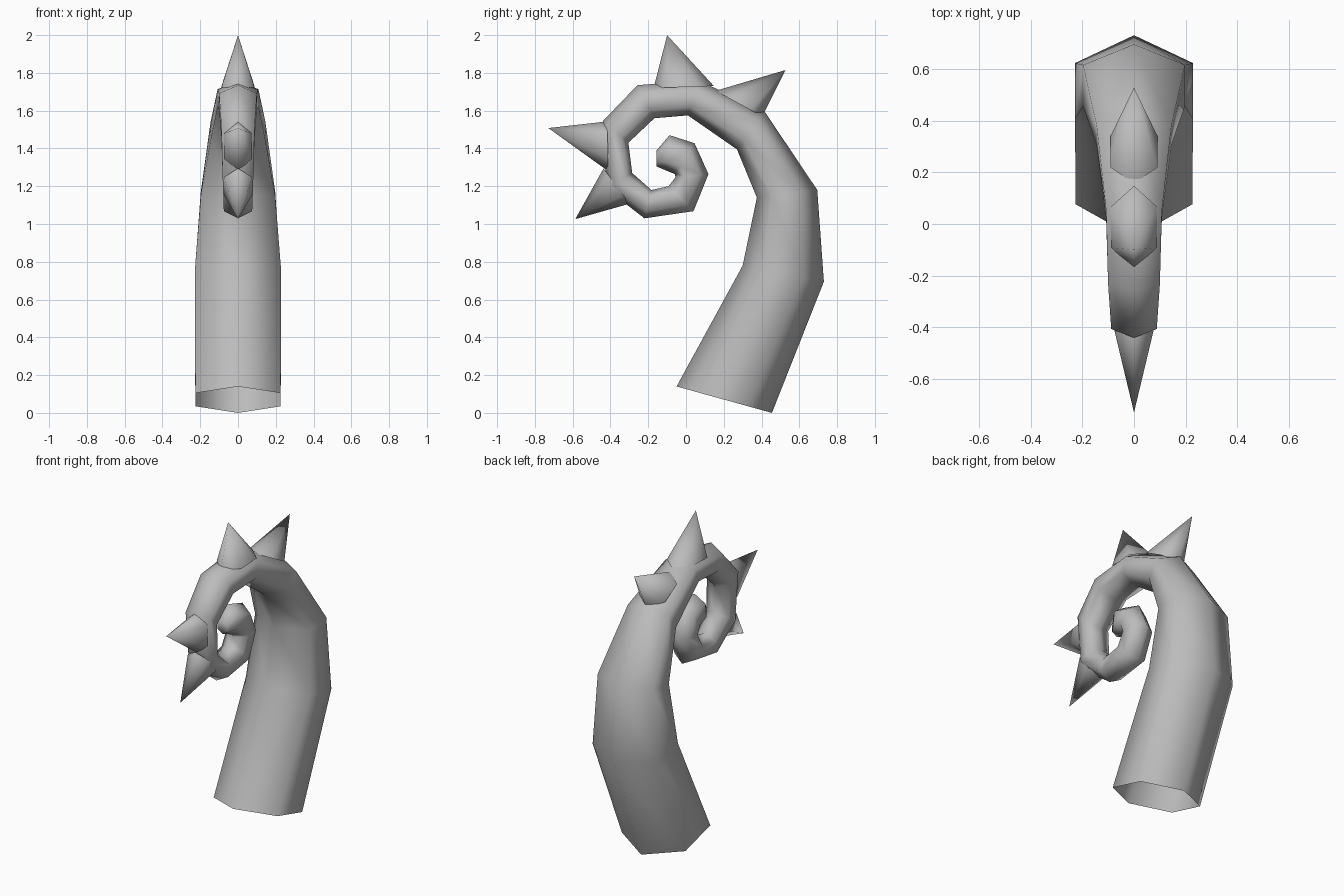
import bpy, bmesh, math
from mathutils import Vector

if "Cube" in bpy.data.objects:
    bpy.data.objects.remove(bpy.data.objects["Cube"], do_unlink=True)

grey = bpy.data.materials.new("plain_grey")
grey.use_nodes = True
grey.diffuse_color = (0.5, 0.5, 0.5, 1)
grey.node_tree.nodes["Principled BSDF"].inputs["Base Color"].default_value = (0.5, 0.5, 0.5, 1)


def hexagon(bm, outer, inner, width):
    """Six-sided ring spanning two (y, z) points, with flat sides at x = +-width."""
    a, b = Vector((0, *outer)), Vector((0, *inner))
    mid, half = (a + b) / 2, (a - b) / 2
    ring = []
    for k in range(6):
        t = math.radians(60 * k)
        side = Vector((width * math.sin(t) / math.sin(math.pi / 3), 0, 0))
        ring.append(bm.verts.new(mid + half * math.cos(t) + side))
    return ring


def finish(bm, name):
    bmesh.ops.recalc_face_normals(bm, faces=bm.faces)
    for f in bm.faces:
        f.smooth = True
    mesh = bpy.data.meshes.new(name)
    bm.to_mesh(mesh)
    bm.free()
    mesh.materials.append(grey)
    obj = bpy.data.objects.new(name, mesh)
    bpy.context.collection.objects.link(obj)


# Curled tentacle: outer point, inner point, half width of each ring
RINGS = [
    ((0.455, 0.0), (-0.05, 0.14), 0.226),
    ((0.73, 0.695), (0.3, 0.78), 0.228),
    ((0.695, 1.18), (0.375, 1.14), 0.197),
    ((0.42, 1.59), (0.27, 1.395), 0.145),
    ((0.07, 1.76), (0.01, 1.575), 0.108),
    ((-0.257, 1.735), (-0.167, 1.56), 0.1),
    ((-0.44, 1.545), (-0.305, 1.43), 0.088),
    ((-0.42, 1.185), (-0.285, 1.27), 0.08),
    ((-0.22, 1.03), (-0.183, 1.18), 0.075),
    ((0.04, 1.068), (-0.093, 1.2), 0.075),
    ((0.119, 1.264), (-0.055, 1.248), 0.075),
    ((0.045, 1.428), (-0.06, 1.265), 0.075),
    ((-0.087, 1.47), (-0.11, 1.285), 0.072),
    ((-0.156, 1.39), (-0.156, 1.305), 0.035),
]
bm = bmesh.new()
loops = [hexagon(bm, *r) for r in RINGS]
for low, high in zip(loops, loops[1:]):
    for k in range(6):
        n = (k + 1) % 6
        bm.faces.new((low[k], low[n], high[n], high[k]))
bm.faces.new(loops[-1])  # closed tip, open base
finish(bm, "tentacle")

# Spikes: tip, two base points on the ridge, half width
SPIKES = {
    "top_spike": ((-0.1, 2.0), (-0.165, 1.745), (0.125, 1.755), 0.088),
    "back_spike": ((0.527, 1.815), (0.19, 1.715), (0.415, 1.592), 0.09),
    "front_spike": ((-0.729, 1.508), (-0.445, 1.54), (-0.44, 1.3), 0.075),
    "lower_spike": ((-0.586, 1.026), (-0.45, 1.27), (-0.325, 1.1), 0.075),
}
for name, (tip, a, b, width) in SPIKES.items():
    tip2, sink = Vector(tip), 1.1
    a, b = (tip2 + (Vector(p) - tip2) * sink for p in (a, b))
    bm = bmesh.new()
    base = hexagon(bm, a, b, width)
    apex = bm.verts.new((0, *tip))
    for k in range(6):
        bm.faces.new((base[k], base[(k + 1) % 6], apex))
    finish(bm, name)
